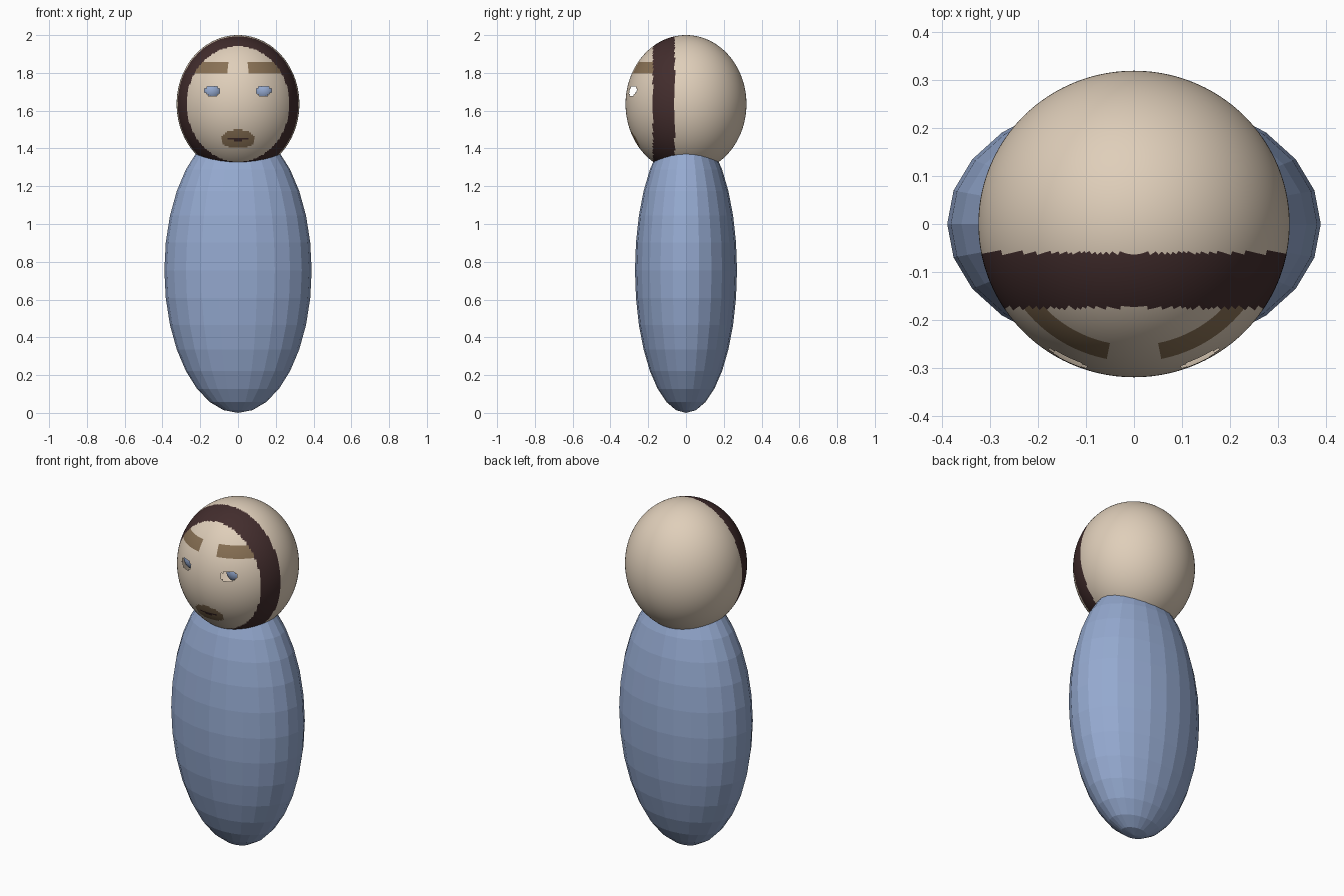
import bpy
import bmesh
from mathutils import Matrix

cube = bpy.data.objects.get("Cube")
if cube:
    bpy.data.objects.remove(cube, do_unlink=True)


def material(name, rgb):
    mat = bpy.data.materials.new(name)
    mat.use_nodes = True
    color = (*rgb, 1.0)
    mat.diffuse_color = color
    mat.node_tree.nodes["Principled BSDF"].inputs["Base Color"].default_value = color
    return mat


SKIN = material("skin", (0.74, 0.62, 0.49))
BLUE = material("soft blue", (0.30, 0.40, 0.63))
HAIR = material("dark hair", (0.055, 0.026, 0.026))
BROWN = material("brown", (0.25, 0.165, 0.09))
HEAD_MATERIALS = [SKIN, HAIR, BROWN]


def ellipsoid(name, center, radii, segments, rings, mats, smooth, rule=None):
    """Ellipsoid; rule gives a material index per face, or None for an opening."""
    bm = bmesh.new()
    bmesh.ops.create_uvsphere(bm, u_segments=segments, v_segments=rings, radius=1,
                              matrix=Matrix.Translation(center) @ Matrix.Diagonal((*radii, 1)))
    openings = []
    for face in bm.faces:
        face.smooth = smooth
        if rule:
            index = rule(face.calc_center_median())
            if index is None:
                openings.append(face)
            else:
                face.material_index = index
    bmesh.ops.delete(bm, geom=openings, context='FACES')
    mesh = bpy.data.meshes.new(name)
    bm.to_mesh(mesh)
    bm.free()
    for mat in mats:
        mesh.materials.append(mat)
    obj = bpy.data.objects.new(name, mesh)
    bpy.context.collection.objects.link(obj)
    return obj


def in_ellipse(u, v, cu, cv, ru, rv):
    return ((u - cu) / ru) ** 2 + ((v - cv) / rv) ** 2 < 1


def face_paint(p):
    x, y, z = abs(p.x), p.y, p.z
    # hair band running over the head
    if -0.175 < y < -0.06:
        return 1
    if y < -0.175:
        # eye openings
        if in_ellipse(x, z, 0.137, 1.705, 0.04, 0.027):
            return None
        # eyebrows
        if x > 0.055 and 1.80 < z < 1.855:
            return 2
        # mouth line inside the beard patch
        if in_ellipse(x, z, 0, 1.45, 0.055, 0.009):
            return 1
        if in_ellipse(x, z, 0, 1.45, 0.09, 0.05):
            return 2
    return 0


# faceted body
ellipsoid("body", (0, 0, 0.755), (0.39, 0.27, 0.755), 24, 16, [BLUE], False)

# smooth painted head
ellipsoid("head", (0, 0, 1.635), (0.325, 0.32, 0.365), 160, 110,
          HEAD_MATERIALS, True, face_paint)

# eyeballs set behind the openings
for side, sign in (("left", 1), ("right", -1)):
    ellipsoid(side + "_eye", (sign * 0.137, -0.2, 1.705), (0.06, 0.06, 0.06),
              24, 16, [BLUE], True)
